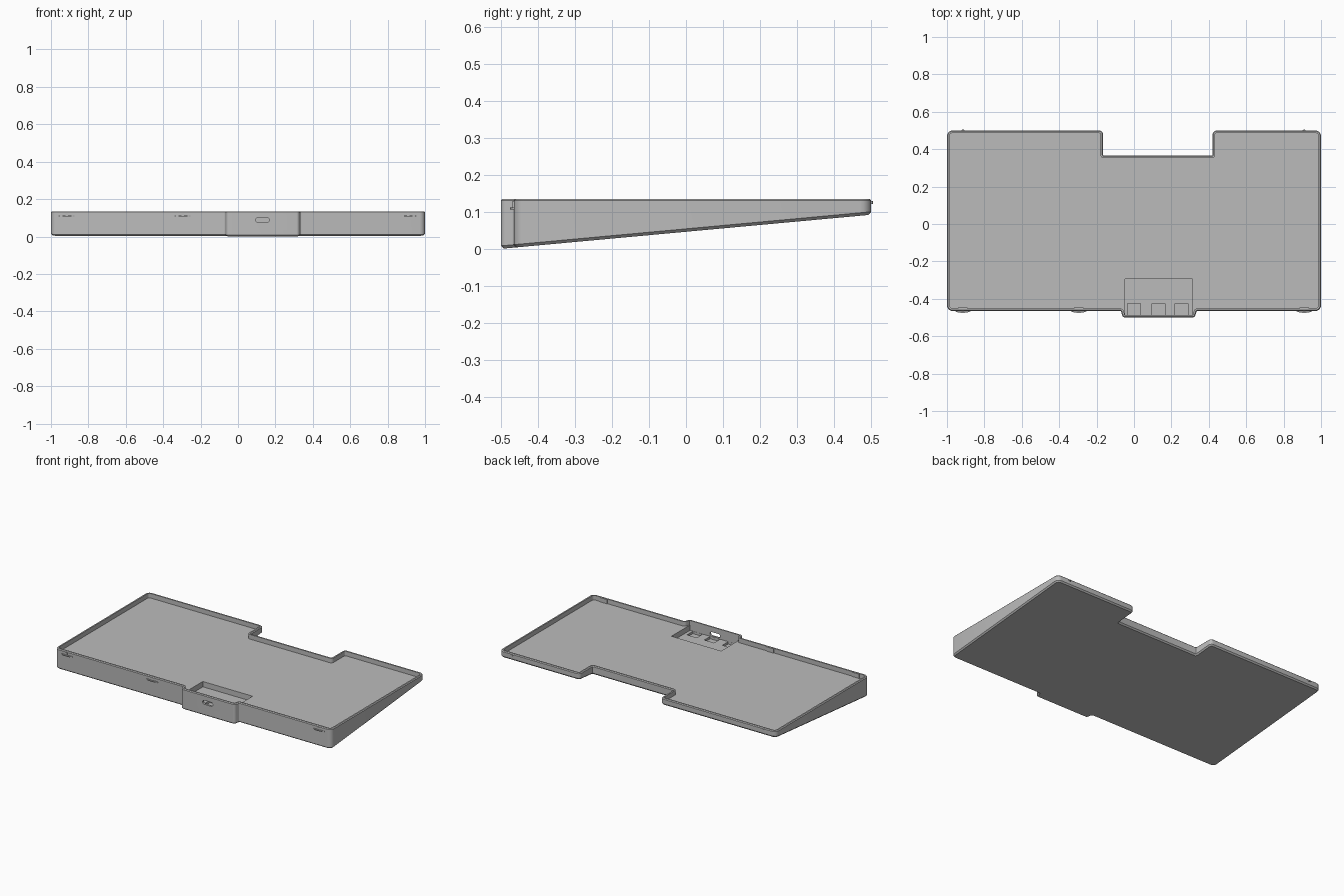
import bpy, bmesh, math
from mathutils import Vector

cube = bpy.data.objects.get("Cube")
if cube:
    bpy.data.objects.remove(cube, do_unlink=True)

TOP, FLOOR, WALL = 0.135, 0.105, 0.014

grey = bpy.data.materials.new("matte grey")
grey.use_nodes = True
colour = (0.5, 0.5, 0.5, 1)
grey.diffuse_color = colour
grey.node_tree.nodes["Principled BSDF"].inputs["Base Color"].default_value = colour


def add_object(name, bm):
    bmesh.ops.recalc_face_normals(bm, faces=bm.faces)
    mesh = bpy.data.meshes.new(name)
    bm.to_mesh(mesh)
    bm.free()
    mesh.materials.append(grey)
    obj = bpy.data.objects.new(name, mesh)
    bpy.context.collection.objects.link(obj)
    return obj


def select(obj):
    bpy.ops.object.select_all(action='DESELECT')
    obj.select_set(True)
    bpy.context.view_layer.objects.active = obj


def outline(points, inset, steps=5):
    """Inset a counter-clockwise outline and round its corners."""
    result, count = [], len(points)
    for i in range(count):
        x, y, radius = points[i]
        p = Vector((x, y))
        a = (p - Vector(points[i - 1][:2])).normalized()
        b = (Vector(points[(i + 1) % count][:2]) - p).normalized()
        na, nb = Vector((-a.y, a.x)), Vector((-b.y, b.x))
        mitre = (na + nb) / (1 + na.dot(nb))
        turn = a.x * b.y - a.y * b.x
        r = radius - inset if turn > 0 else radius + inset
        r = max(r, 0.002)
        side = 1 if turn > 0 else -1
        centre = p + mitre * (inset + side * r)
        start = math.atan2(-na.y * side, -na.x * side)
        sweep = math.atan2(turn, a.dot(b))
        for k in range(steps + 1):
            t = start + sweep * k / steps
            result.append(centre + Vector((math.cos(t), math.sin(t))) * r)
    return result


def loft(name, rings):
    """Skin a stack of rings and close both ends."""
    bm = bmesh.new()
    loops = [[bm.verts.new(p) for p in ring] for ring in rings]
    for low, high in zip(loops, loops[1:]):
        for i in range(len(low)):
            j = (i + 1) % len(low)
            bm.faces.new((low[i], low[j], high[j], high[i]))
    bm.faces.new(loops[0][::-1])
    bm.faces.new(loops[-1])
    return add_object(name, bm)


def box(name, x0, x1, y0, y1, z0, z1):
    corners = [(x0, y0), (x1, y0), (x1, y1), (x0, y1)]
    return loft(name, [[(x, y, z) for x, y in corners] for z in (z0, z1)])


def cut(target, cutter):
    cutter.hide_render = True
    mod = target.modifiers.new("cut", 'BOOLEAN')
    mod.operation, mod.solver, mod.object = 'DIFFERENCE', 'EXACT', cutter
    select(target)
    bpy.ops.object.modifier_apply(modifier=mod.name)
    bpy.data.objects.remove(cutter, do_unlink=True)


# Tray plan: front connector bump and rear notch, with corner radii
plan = [
    (-1, -0.465, 0.03), (-0.07, -0.465, 0.006), (-0.06, -0.5, 0.016),
    (0.325, -0.5, 0.016), (0.335, -0.465, 0.006), (1, -0.465, 0.03),
    (1, 0.5, 0.03), (0.42, 0.5, 0.022), (0.42, 0.366, 0.004),
    (-0.165, 0.366, 0.004), (-0.165, 0.5, 0.022), (-1, 0.5, 0.03),
]


def sloped(inset, lift):
    return [(p.x, p.y, 0.092 * (p.y + 0.5) + lift) for p in outline(plan, inset)]


def level(inset, z):
    return [(p.x, p.y, z) for p in outline(plan, inset)]


# Wedge shell with chamfered rims and a shallow level tray
tray = loft("tray", [
    sloped(0.008, 0), sloped(0, 0.008), level(0, TOP - 0.005),
    level(0.005, TOP), level(WALL, TOP), level(WALL, FLOOR),
])

# Connector pocket with three deeper wells
cut(tray, box("pocket_cutter", -0.048, 0.312, -0.487, -0.295, 0.07, TOP + 0.05))
for x in (0, 0.13, 0.255):
    cut(tray, box("well_cutter", x - 0.035, x + 0.035, -0.486, -0.425, 0.055, 0.1))

# Rounded cable slot through the front of the bump
slot = []
for k in range(24):
    t = 2 * math.pi * (k + 0.5) / 24
    shift = 0.024 if math.cos(t) > 0 else -0.024
    slot.append((0.131 + shift + 0.013 * math.cos(t), 0.088 + 0.013 * math.sin(t)))
cut(tray, loft("slot_cutter", [[(x, y, z) for x, z in slot] for y in (-0.52, -0.47)]))

# Front snap ridges, each with a short stem and an inner pad
for label, x in (("right", -0.915), ("middle", -0.295), ("left", 0.91)):
    arc = [(x + 0.042 * math.cos(math.pi * (1 + k / 10)),
            -0.464 + 0.011 * math.sin(math.pi * (1 + k / 10))) for k in range(11)]
    loft(label + "_snap_ridge", [[(u, v, z) for u, v in arc] for z in (0.106, 0.112)])
    box(label + "_snap_stem", x - 0.006, x + 0.006, -0.468, -0.46, 0.112, TOP - 0.006)
    box(label + "_snap_pad", x - 0.025, x + 0.025, -0.452, -0.447, FLOOR - 0.004, TOP - 0.002)

# Rear locating nubs
for label, x in (("right", -0.915), ("left", 0.91)):
    ring = [(x + 0.009 * math.cos(math.pi * k / 6),
             0.499 + 0.006 * math.sin(math.pi * k / 6)) for k in range(7)]
    loft(label + "_rear_nub", [[(u, v, z) for u, v in ring] for z in (0.121, 0.129)])

# Soft corners with crisp rims
select(tray)
bpy.ops.object.shade_smooth_by_angle(angle=math.radians(25))
